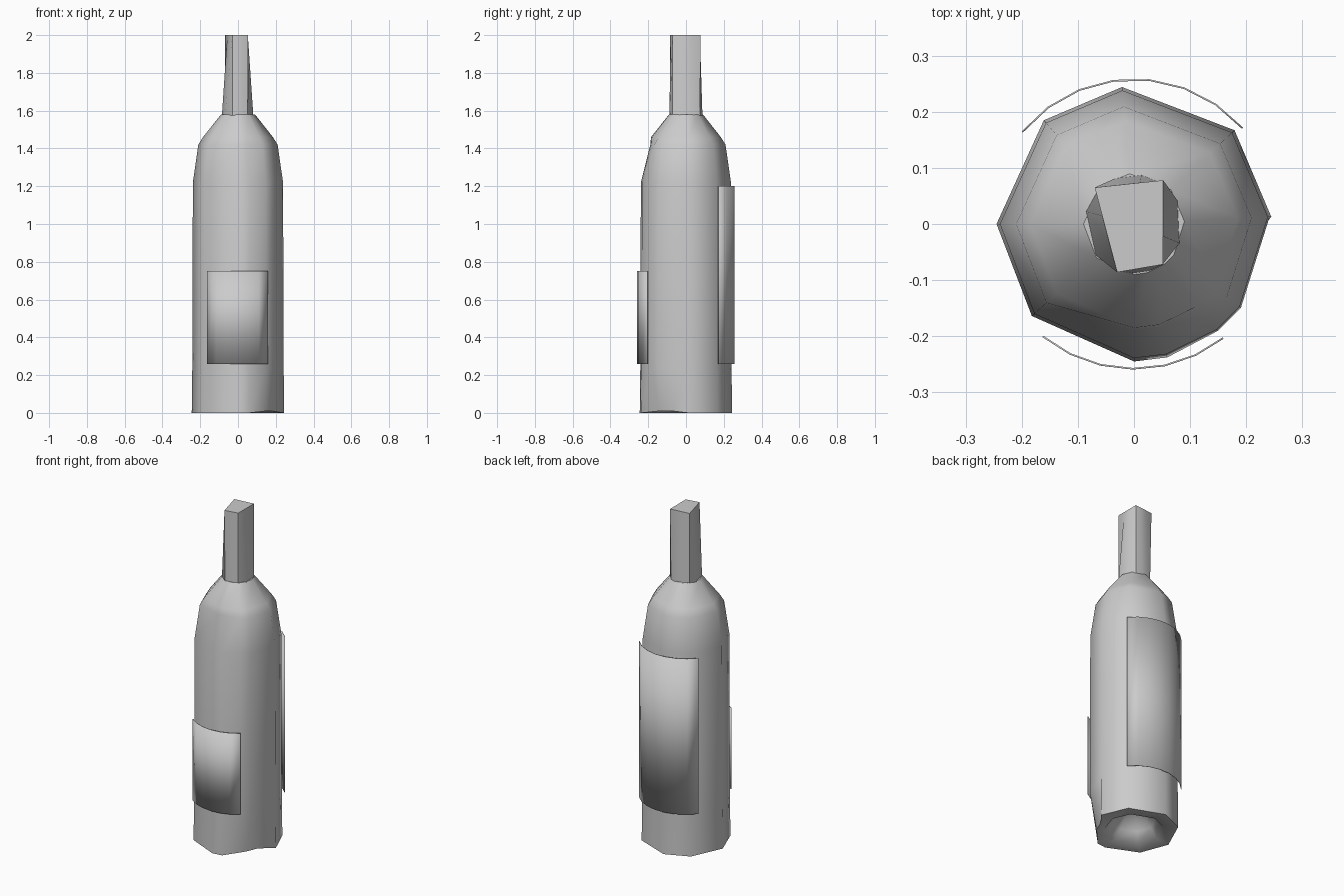
import bpy, bmesh
from math import radians, cos, sin, atan2, hypot

if "Cube" in bpy.data.objects:
    bpy.data.objects.remove(bpy.data.objects["Cube"])


def finish(name, bm, angle):
    bmesh.ops.recalc_face_normals(bm, faces=bm.faces)
    mesh = bpy.data.meshes.new(name)
    bm.to_mesh(mesh)
    bm.free()
    obj = bpy.data.objects.new(name, mesh)
    bpy.context.collection.objects.link(obj)
    bpy.ops.object.select_all(action='DESELECT')
    obj.select_set(True)
    bpy.context.view_layer.objects.active = obj
    bpy.ops.object.shade_smooth_by_angle(angle=radians(angle))
    return obj


def loft(name, rings, tip_start=None, tip_end=None, angle=50):
    """Bridge equal-sized closed rings, optionally ending in a fan."""
    bm = bmesh.new()
    loops = [[bm.verts.new(p) for p in ring] for ring in rings]
    n = len(loops[0])
    for a, b in zip(loops, loops[1:]):
        for i in range(n):
            j = (i + 1) % n
            bm.faces.new((a[i], a[j], b[j], b[i]))
    for tip, ring in ((tip_start, loops[0]), (tip_end, loops[-1])):
        if tip:
            t = bm.verts.new(tip)
            for i in range(n):
                bm.faces.new((t, ring[i], ring[(i + 1) % n]))
    return finish(name, bm, angle)


# Glass body: uneven facets, sloping shoulder and a hollow under the base
angles = [3, 43, 95, 131, 180, 222, 270, 284, 308, 322]


def ring(r, z):
    return [(r * cos(radians(a)), r * sin(radians(a)), z) for a in angles]


base = ring(0.245, 0)
base[8] = (0.15, -0.14, 0.01)      # dented lower corner
base[9] = (0.18, -0.07, 0.01)
shoulder = ring(0.21, 1.42)
for i in (6, 7):
    x, y, z = shoulder[i]
    shoulder[i] = (x * 0.9, y * 0.9, z)
loft("bottle_body",
     [ring(0.12, 0.06), ring(0.16, 0.01), base, ring(0.242, 0.24),
      ring(0.239, 1.22), shoulder, ring(0.185, 1.46), ring(0.09, 1.58)],
     tip_start=(0, 0, 0.2), tip_end=(0, 0, 1.58))

# Neck sleeve: round at the foot, four-sided at the mouth
corners = [(0.052, 0.078), (-0.07, 0.065), (-0.03, -0.086), (0.052, -0.072)]
mouth = []
for i, (x0, y0) in enumerate(corners):
    x1, y1 = corners[(i + 1) % 4]
    for k in range(3):
        t = k / 3
        mouth.append((x0 + (x1 - x0) * t, y0 + (y1 - y0) * t, 2.0))
foot = [(0.088 * x / hypot(x, y), 0.088 * y / hypot(x, y), 1.575) for x, y, _ in mouth]
loft("neck_sleeve", [foot, mouth], tip_end=(0, 0, 2.0))


# Curved paper labels standing just off the glass
def label(name, middle, half, z0, z1, steps):
    bm = bmesh.new()
    cols = []
    for i in range(steps + 1):
        a = radians(middle - half + 2 * half * i / steps)
        cols.append([bm.verts.new((0.258 * cos(a), 0.258 * sin(a), z)) for z in (z0, z1)])
    for a, b in zip(cols, cols[1:]):
        bm.faces.new((a[0], b[0], b[1], a[1]))
    obj = finish(name, bm, 40)
    mod = obj.modifiers.new("thickness", 'SOLIDIFY')
    mod.thickness = 0.003
    mod.offset = 0


label("front_label", 269.5, 38.5, 0.26, 0.75, 6)
label("back_label", 91, 49.5, 0.26, 1.2, 7)
